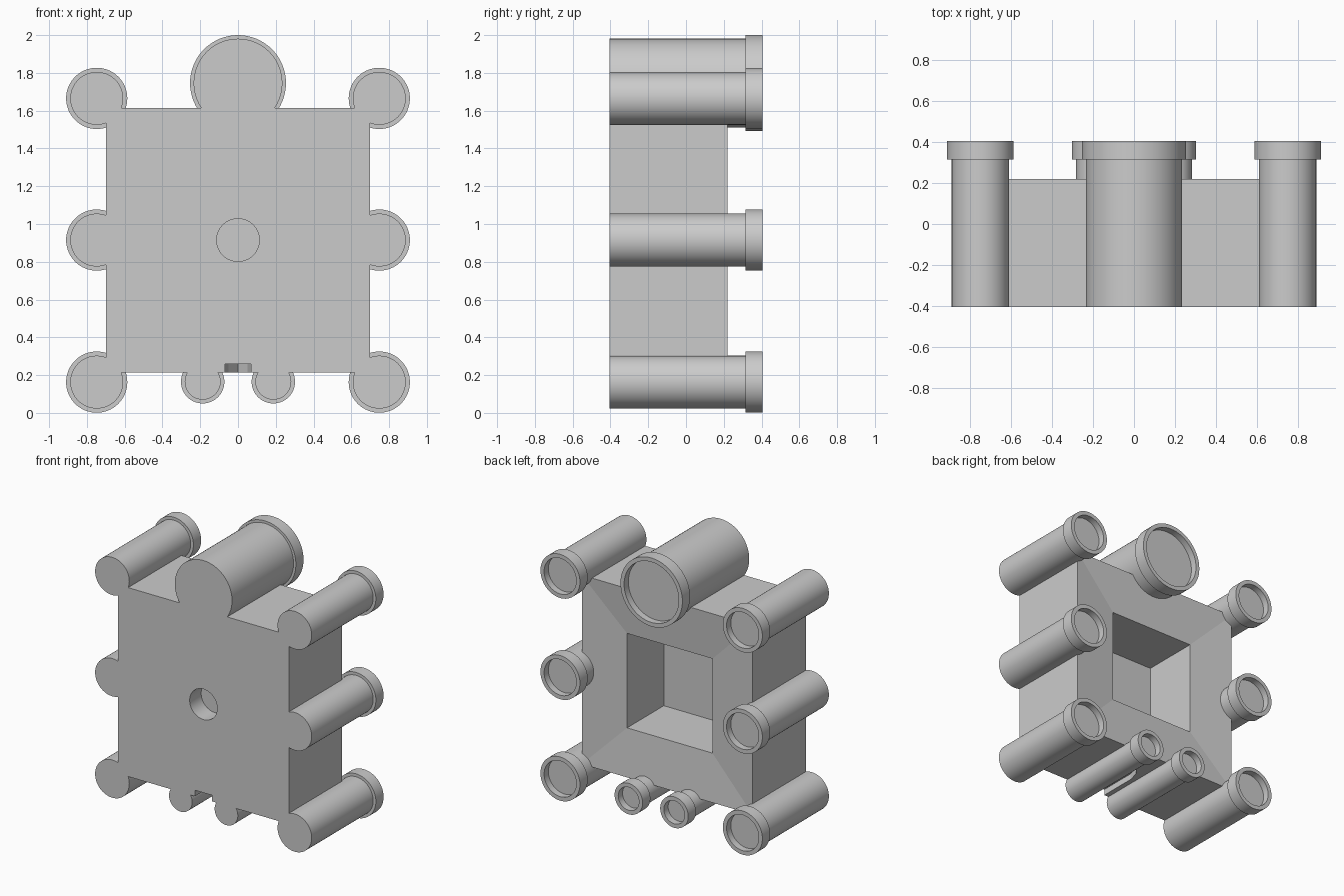
import bpy, bmesh, math

if "Cube" in bpy.data.objects:
    bpy.data.objects.remove(bpy.data.objects["Cube"], do_unlink=True)

stone = bpy.data.materials.new("stone grey")
stone.use_nodes = True
GREY = (0.6, 0.6, 0.6, 1)
stone.diffuse_color = GREY
stone.node_tree.nodes["Principled BSDF"].inputs["Base Color"].default_value = GREY

FRONT, BACK = -0.405, 0.405
WALL_TOP = 0.22
MID_Z = 0.915


def loft(name, rings, smooth=False):
    """Skin a stack of matching closed rings and cap both ends."""
    bm = bmesh.new()
    loops = [[bm.verts.new(p) for p in ring] for ring in rings]
    for a, b in zip(loops, loops[1:]):
        for i in range(len(a)):
            j = (i + 1) % len(a)
            bm.faces.new((a[i], a[j], b[j], b[i]))
    bm.faces.new(loops[0])
    bm.faces.new(loops[-1])
    bmesh.ops.recalc_face_normals(bm, faces=bm.faces)
    mesh = bpy.data.meshes.new(name)
    bm.to_mesh(mesh)
    bm.free()
    mesh.materials.append(stone)
    obj = bpy.data.objects.new(name, mesh)
    bpy.context.collection.objects.link(obj)
    if smooth:
        bpy.ops.object.select_all(action='DESELECT')
        obj.select_set(True)
        bpy.context.view_layer.objects.active = obj
        bpy.ops.object.shade_smooth_by_angle(angle=math.radians(30))
    return obj


def circle(x, z, radius, y, sides=64):
    turns = [math.tau * i / sides for i in range(sides)]
    return [(x + radius * math.cos(t), y, z + radius * math.sin(t)) for t in turns]


def square(half, y):
    return [(sx * half, y, MID_Z + sz * half)
            for sx, sz in ((-1, -1), (1, -1), (1, 1), (-1, 1))]


def tower(name, x, z, body, rim):
    """Round shaft with a wider rim and a shallow sunken platform."""
    inner = rim - 0.03
    profile = [(body, FRONT), (body, 0.315), (rim, 0.315), (rim, BACK),
               (inner, BACK), (inner, BACK - 0.05)]
    loft(name, [circle(x, z, r, y) for r, y in profile], smooth=True)


def carve(target, cutter):
    cutter.hide_render = True
    cutter.hide_viewport = True
    mod = target.modifiers.new(cutter.name, 'BOOLEAN')
    mod.operation = 'DIFFERENCE'
    mod.solver = 'EXACT'
    mod.object = cutter


# Walls with a sloping top around a sunken courtyard
walls = loft("walls", [square(0.7, FRONT), square(0.7, WALL_TOP),
                       square(0.35, 0.19), square(0.35, -0.24)])

# Round socket in the base
carve(walls, loft("socket_cutter", [circle(0, MID_Z, 0.113, FRONT - 0.1),
                                    circle(0, MID_Z, 0.113, -0.27)], smooth=True))

# Pointed gateway, sunk into the lower wall
right_side = [(0.07, FRONT - 0.1), (0.07, -0.12), (0.05, -0.04)]
arch = right_side + [(0, 0.03)] + [(-x, y) for x, y in reversed(right_side)]
carve(walls, loft("gate_cutter", [[(x, y, z) for x, y in arch] for z in (0.1, 0.26)]))

# Paired wall and gate towers
for side, x in (("left", 1), ("right", -1)):
    for place, z in (("gate_side", 0.163), ("middle", MID_Z), ("keep_side", 1.665)):
        tower(f"{place}_tower_{side}", x * 0.748, z, 0.14, 0.162)
    tower(f"gate_tower_{side}", x * 0.187, 0.165, 0.095, 0.115)

# Great keep
tower("keep", 0, 1.746, 0.235, 0.254)
